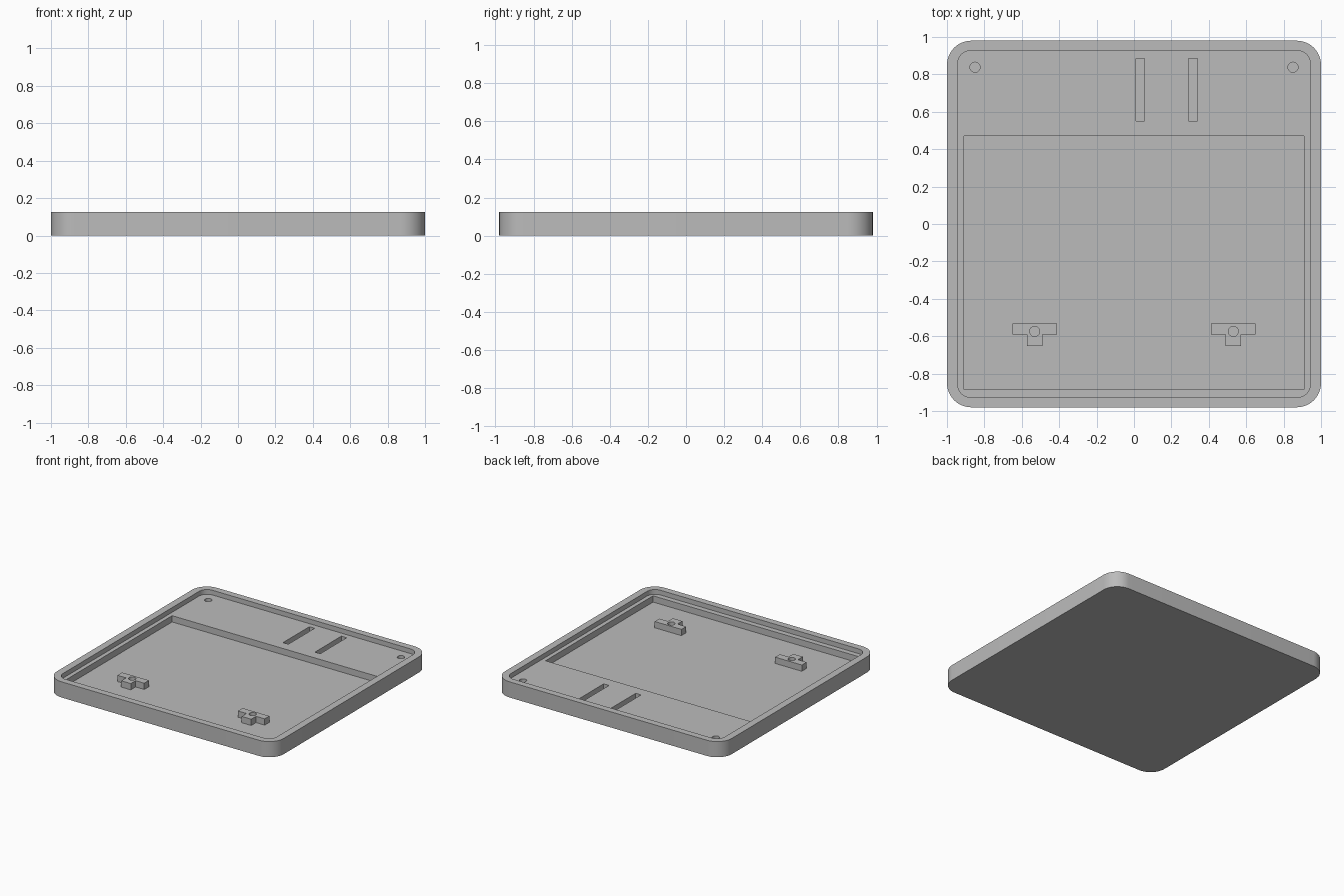
import bpy, bmesh, math

cube = bpy.data.objects.get("Cube")
if cube:
    bpy.data.objects.remove(cube, do_unlink=True)

TOP, DECK, FLOOR = 0.125, 0.0875, 0.0375   # rim top, inner deck, pocket floor
ABOVE = TOP + 0.05                         # cutter overshoot

grey = bpy.data.materials.new("plain grey")
grey.use_nodes = True
grey.diffuse_color = (0.5, 0.5, 0.5, 1)
grey.node_tree.nodes["Principled BSDF"].inputs["Base Color"].default_value = (0.5, 0.5, 0.5, 1)


def prism(name, outline, z0, z1):
    """Extrude a closed xy outline from z0 to z1."""
    bm = bmesh.new()
    face = bm.faces.new([bm.verts.new((x, y, z0)) for x, y in outline])
    grown = bmesh.ops.extrude_face_region(bm, geom=[face])["geom"]
    bmesh.ops.translate(bm, vec=(0, 0, z1 - z0),
                        verts=[v for v in grown if isinstance(v, bmesh.types.BMVert)])
    bmesh.ops.recalc_face_normals(bm, faces=bm.faces)
    mesh = bpy.data.meshes.new(name)
    bm.to_mesh(mesh)
    bm.free()
    mesh.materials.append(grey)
    obj = bpy.data.objects.new(name, mesh)
    bpy.context.collection.objects.link(obj)
    return obj


def rect(x0, x1, y0, y1):
    return [(x0, y0), (x1, y0), (x1, y1), (x0, y1)]


def circle(cx, cy, r, n=32):
    return [(cx + r * math.cos(math.tau * i / n), cy + r * math.sin(math.tau * i / n))
            for i in range(n)]


def rounded_rect(hx, hy, r, n=12):
    points = []
    for k, (sx, sy) in enumerate([(1, 1), (-1, 1), (-1, -1), (1, -1)]):
        for i in range(n + 1):
            a = math.pi / 2 * (k + i / n)
            points.append((sx * (hx - r) + r * math.cos(a), sy * (hy - r) + r * math.sin(a)))
    return points


def cut(target, outline, z0):
    """Sink an outline into the target from above down to z0."""
    cutter = prism("cutter", outline, z0, ABOVE)
    cutter.hide_render = True
    mod = target.modifiers.new("cut", 'BOOLEAN')
    mod.operation, mod.solver, mod.object = 'DIFFERENCE', 'EXACT', cutter
    bpy.ops.object.select_all(action='DESELECT')
    bpy.context.view_layer.objects.active = target
    target.select_set(True)
    bpy.ops.object.modifier_apply(modifier=mod.name)
    bpy.data.objects.remove(cutter, do_unlink=True)


def finish(obj):
    bpy.ops.object.select_all(action='DESELECT')
    bpy.context.view_layer.objects.active = obj
    obj.select_set(True)
    bpy.ops.object.shade_smooth_by_angle(angle=math.radians(30))


# Tray body with its raised rim and large pocket
tray = prism("tray", rounded_rect(1.0, 0.98, 0.13), 0, TOP)
cut(tray, rounded_rect(0.943, 0.927, 0.07), DECK)
cut(tray, rect(-0.91, 0.91, -0.885, 0.47), FLOOR)

# Two slots and two corner holes in the deck
for x in (0.01, 0.292):
    cut(tray, rect(x, x + 0.047, 0.552, 0.885), FLOOR)
for side in (-1, 1):
    cut(tray, circle(side * 0.85, 0.838, 0.027), FLOOR)
finish(tray)

# T-shaped posts standing in the pocket, each with a screw hole
for side, name in ((-1, "right_post"), (1, "left_post")):
    cx = side * 0.531
    tee = [(-0.118, -0.532), (-0.118, -0.591), (-0.042, -0.591), (-0.042, -0.652),
           (0.042, -0.652), (0.042, -0.591), (0.118, -0.591), (0.118, -0.532)]
    post = prism(name, [(cx + x, y) for x, y in tee], FLOOR - 0.005, DECK)
    cut(post, circle(cx, -0.574, 0.027), FLOOR)
    finish(post)
